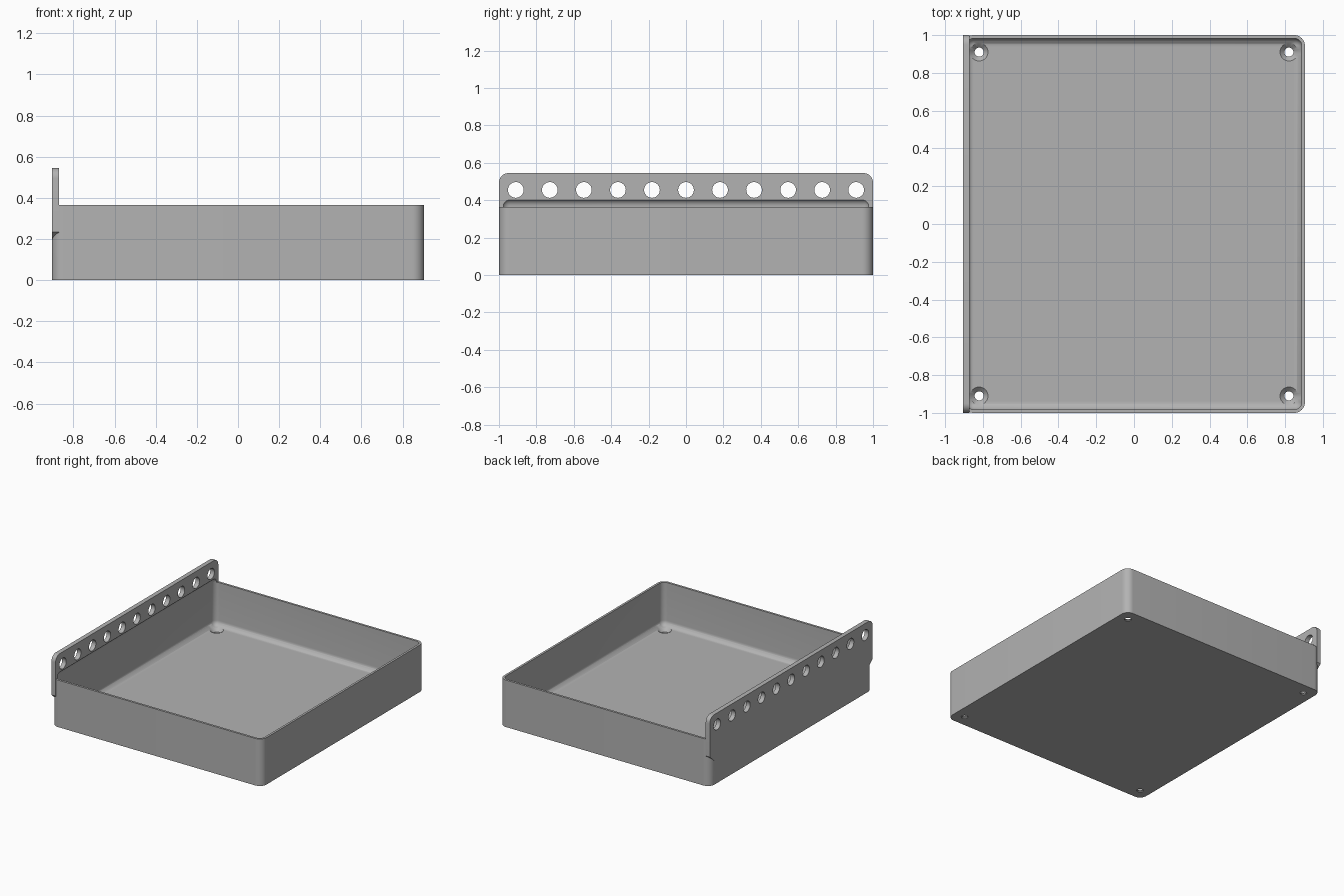
import bpy, bmesh, math
from mathutils import Matrix, Vector

cube = bpy.data.objects.get("Cube")
if cube:
    bpy.data.objects.remove(cube, do_unlink=True)

HALF_X, HALF_Y, RIM = 0.905, 1.0, 0.365
WALL, FLOOR, FILLET = 0.017, 0.03, 0.04
PLATE, PLATE_TOP = 0.035, 0.545

grey = bpy.data.materials.new("light grey plastic")
grey.use_nodes = True
COLOUR = (0.45, 0.45, 0.45, 1)
grey.diffuse_color = COLOUR
grey.node_tree.nodes["Principled BSDF"].inputs["Base Color"].default_value = COLOUR


def to_object(bm, name):
    bmesh.ops.recalc_face_normals(bm, faces=bm.faces)
    mesh = bpy.data.meshes.new(name)
    bm.to_mesh(mesh)
    bm.free()
    mesh.materials.append(grey)
    obj = bpy.data.objects.new(name, mesh)
    bpy.context.collection.objects.link(obj)
    return obj


def box(bm, low, high):
    low, high = Vector(low), Vector(high)
    place = Matrix.Translation((low + high) / 2) @ Matrix.Diagonal((*(high - low), 1))
    bmesh.ops.create_cube(bm, size=1, matrix=place)


def round_edges(bm, radius, segments, rule=lambda edge: True):
    bmesh.ops.bevel(bm, geom=[e for e in bm.edges if rule(e)], offset=radius,
                    segments=segments, profile=0.5, affect='EDGES')


def upright(edge):
    a, b = edge.verts
    return abs(a.co.z - b.co.z) > 0.1


def combine(target, other, operation):
    mod = target.modifiers.new(operation.title(), 'BOOLEAN')
    mod.object, mod.operation, mod.solver = other, operation, 'EXACT'
    bpy.ops.object.select_all(action='DESELECT')
    bpy.context.view_layer.objects.active = target
    target.select_set(True)
    bpy.ops.object.modifier_apply(modifier=mod.name)
    bpy.data.objects.remove(other, do_unlink=True)


# Outer tray block with rounded upright corners
bm = bmesh.new()
box(bm, (-HALF_X, -HALF_Y, 0), (HALF_X, HALF_Y, RIM))
round_edges(bm, WALL + FILLET, 10, upright)
tray = to_object(bm, "tray")

# Mounting plate: rounded top corners, sloped undersides at both ends
bm = bmesh.new()
inset, corner = 0.943, 0.05
profile = [(inset, 0.185), (HALF_Y, 0.235)]
for i in range(9):
    a = math.radians(90 * i / 8)
    profile.append((HALF_Y - corner + corner * math.cos(a),
                    PLATE_TOP - corner + corner * math.sin(a)))
profile += [(-y, z) for y, z in reversed(profile)]
face = bm.faces.new([bm.verts.new((-HALF_X, y, z)) for y, z in profile])
swept = bmesh.ops.extrude_face_region(bm, geom=[face])["geom"]
bmesh.ops.translate(bm, vec=(PLATE, 0, 0),
                    verts=[v for v in swept if isinstance(v, bmesh.types.BMVert)])
combine(tray, to_object(bm, "mounting_plate"), 'UNION')

# Hollow with every edge rounded, reaching slightly into the plate
bm = bmesh.new()
box(bm, (WALL - HALF_X, WALL - HALF_Y, FLOOR), (HALF_X - WALL, HALF_Y - WALL, 0.408))
round_edges(bm, FILLET, 8)
hollow = to_object(bm, "hollow_cutter")

# Open the hollow above the rim line is free air, so one cut suffices
combine(tray, hollow, 'DIFFERENCE')

# Row of round holes along the plate
bm = bmesh.new()
for i in range(11):
    place = (Matrix.Translation((-HALF_X + PLATE / 2, 0.182 * (i - 5), 0.455))
             @ Matrix.Rotation(math.pi / 2, 4, 'Y'))
    bmesh.ops.create_cone(bm, cap_ends=True, segments=32, radius1=0.042,
                          radius2=0.042, depth=0.1, matrix=place)
combine(tray, to_object(bm, "plate_hole_cutter"), 'DIFFERENCE')

# Countersunk screw holes in the floor corners
for radius_low, radius_high, low, high in ((0.024, 0.024, -0.05, 0.1),
                                           (0.024, 0.07, 0.007, 0.053)):
    bm = bmesh.new()
    for x in (-0.82, 0.82):
        for y in (-0.91, 0.91):
            bmesh.ops.create_cone(bm, cap_ends=True, segments=32, radius1=radius_low,
                                  radius2=radius_high, depth=high - low,
                                  matrix=Matrix.Translation((x, y, (low + high) / 2)))
    combine(tray, to_object(bm, "screw_hole_cutter"), 'DIFFERENCE')

# Smooth the fillets, keep hard edges crisp
tray.name = "tray_with_mounting_plate"
bpy.ops.object.select_all(action='DESELECT')
tray.select_set(True)
bpy.context.view_layer.objects.active = tray
bpy.ops.object.shade_smooth_by_angle(angle=math.radians(30))
